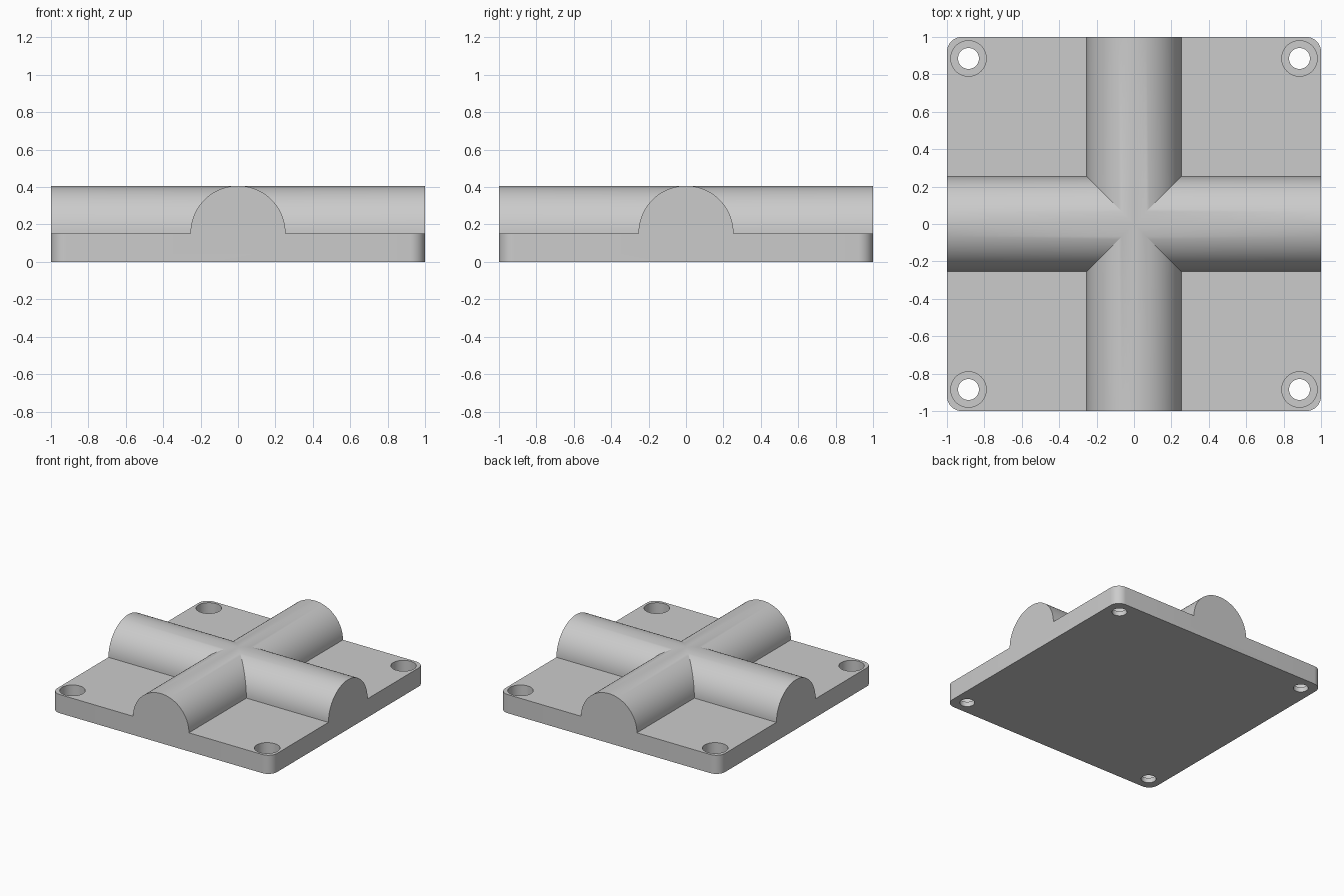
import bpy, math

cube = bpy.data.objects.get("Cube")
if cube:
    bpy.data.objects.remove(cube, do_unlink=True)

PLATE_TOP = 0.153
RIDGE_RADIUS = 0.254
CORNER = 0.08
HOLE = 0.885

grey = bpy.data.materials.new("light grey")
grey.use_nodes = True
colour = (0.6, 0.6, 0.6, 1)
grey.diffuse_color = colour
grey.node_tree.nodes["Principled BSDF"].inputs["Base Color"].default_value = colour


def arc(cx, cy, radius, start, end, steps):
    """Points along a circular arc, angles in degrees."""
    angles = [math.radians(start + (end - start) * i / steps) for i in range(steps + 1)]
    return [(cx + radius * math.cos(a), cy + radius * math.sin(a)) for a in angles]


def prism(name, outline, low, high, place=lambda u, v, w: (u, v, w)):
    """Extrude a closed outline from low to high, mapped into space by place."""
    n = len(outline)
    verts = [place(u, v, w) for w in (low, high) for u, v in outline]
    faces = [tuple(reversed(range(n))), tuple(range(n, 2 * n))]
    faces += [(i, (i + 1) % n, (i + 1) % n + n, i + n) for i in range(n)]
    mesh = bpy.data.meshes.new(name)
    mesh.from_pydata(verts, [], faces)
    mesh.materials.append(grey)
    obj = bpy.data.objects.new(name, mesh)
    bpy.context.collection.objects.link(obj)
    return obj


def combine(target, tool, operation):
    """Apply an exact boolean, then drop the tool object."""
    bpy.context.view_layer.objects.active = target
    mod = target.modifiers.new(operation, "BOOLEAN")
    mod.operation = operation
    mod.solver = "EXACT"
    mod.object = tool
    bpy.ops.object.modifier_apply(modifier=mod.name)
    bpy.data.objects.remove(tool, do_unlink=True)


# Square base plate with rounded corners
inner = 1 - CORNER
outline = []
for i, (sx, sy) in enumerate([(1, 1), (-1, 1), (-1, -1), (1, -1)]):
    outline += arc(sx * inner, sy * inner, CORNER, 90 * i, 90 * i + 90, 10)
plate = prism("cross_ridge_plate", outline, 0, PLATE_TOP)

# Two crossing half-round ridges, sunk slightly into the plate
profile = [(RIDGE_RADIUS, 0.05)] + arc(0, PLATE_TOP, RIDGE_RADIUS, 0, 180, 48) + [(-RIDGE_RADIUS, 0.05)]
ridge_x = prism("ridge_across", profile, -1, 1, lambda u, v, w: (w, u, v))
ridge_y = prism("ridge_along", profile, -1, 1, lambda u, v, w: (-u, w, v))
for ridge in (ridge_x, ridge_y):
    combine(plate, ridge, "UNION")

# Counterbored screw holes in the corners
for sx in (-1, 1):
    for sy in (-1, 1):
        for radius, low in ((0.095, 0.04), (0.056, -0.1)):
            circle = arc(sx * HOLE, sy * HOLE, radius, 0, 360, 40)[:-1]
            combine(plate, prism("hole_cutter", circle, low, 0.3), "DIFFERENCE")

# Smooth the round surfaces and keep the edges crisp
bpy.ops.object.select_all(action="DESELECT")
plate.select_set(True)
bpy.context.view_layer.objects.active = plate
bpy.ops.object.shade_smooth_by_angle(angle=math.radians(20))
